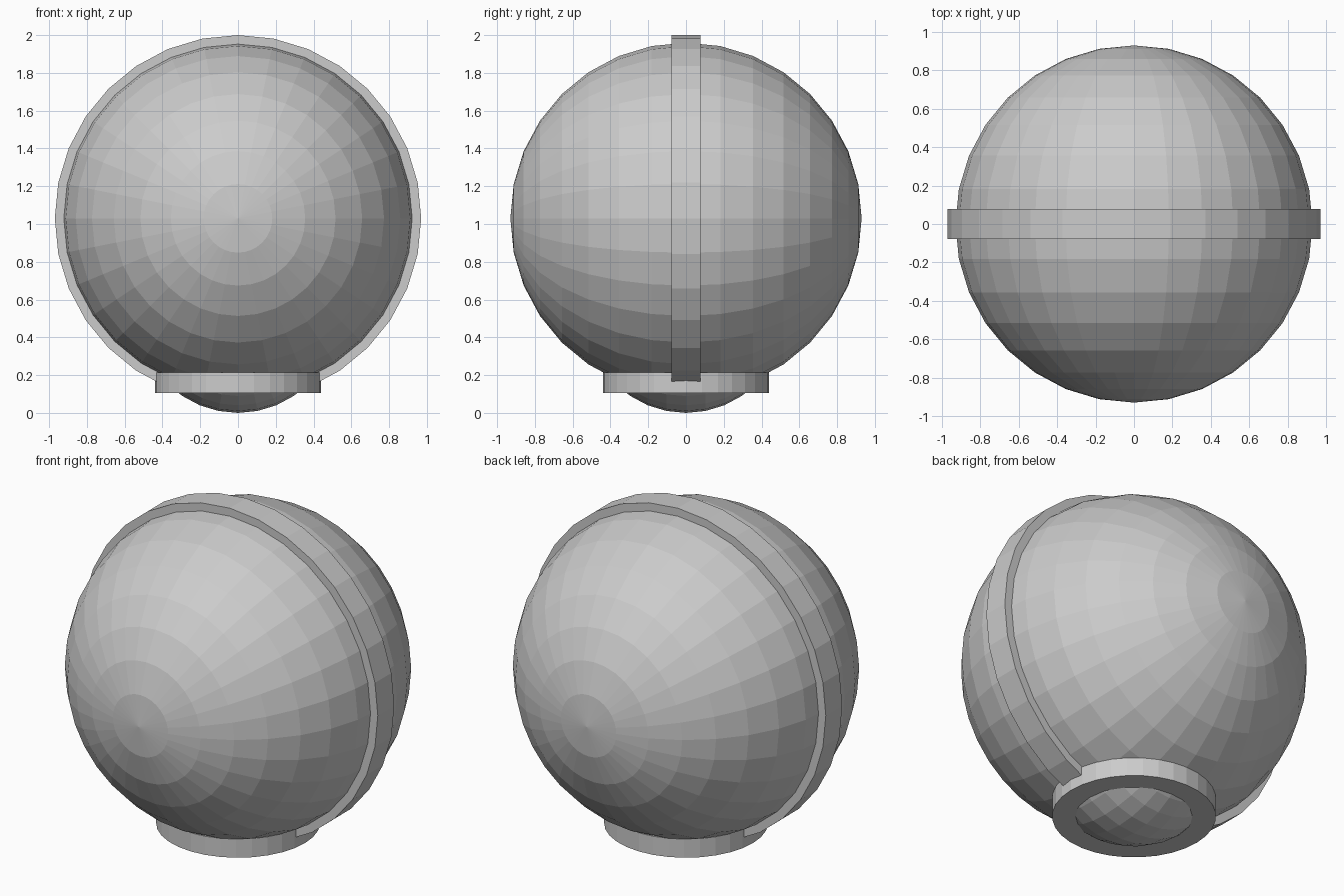
import bpy, bmesh
from math import pi, sin, cos

if "Cube" in bpy.data.objects:
    bpy.data.objects.remove(bpy.data.objects["Cube"])

CENTRE_Z = 1.03


def ball(name, radius, z):
    # Faceted sphere with its poles pointing front and back
    bpy.ops.mesh.primitive_uv_sphere_add(segments=32, ring_count=16, radius=radius,
                                         location=(0, 0, z), rotation=(pi / 2, 0, 0))
    bpy.context.object.name = name


def tube(name, inner, outer, half_length, z, tilt=0.0, sides=32):
    # Square-section ring, lathed around its local z axis
    bm = bmesh.new()
    section = [(inner, -half_length), (outer, -half_length),
               (outer, half_length), (inner, half_length)]
    loops = [[bm.verts.new((r * cos(2 * pi * i / sides), r * sin(2 * pi * i / sides), h))
              for r, h in section] for i in range(sides)]
    for i in range(sides):
        a, b = loops[i], loops[(i + 1) % sides]
        for k in range(4):
            n = (k + 1) % 4
            bm.faces.new((a[k], b[k], b[n], a[n]))
    bmesh.ops.recalc_face_normals(bm, faces=bm.faces)
    mesh = bpy.data.meshes.new(name)
    bm.to_mesh(mesh)
    bm.free()
    obj = bpy.data.objects.new(name, mesh)
    obj.location.z = z
    obj.rotation_euler.x = tilt
    bpy.context.collection.objects.link(obj)


# Main globe
ball("globe", 0.93, CENTRE_Z)

# Raised band over the globe, in the x-z plane
tube("seam_band", 0.91, 0.97, 0.077, CENTRE_Z, tilt=pi / 2)

# Collar at the base
tube("base_collar", 0.31, 0.44, 0.055, 0.16)

# Small rounded lens bulging out through the collar
ball("base_lens", 0.53, 0.53)
